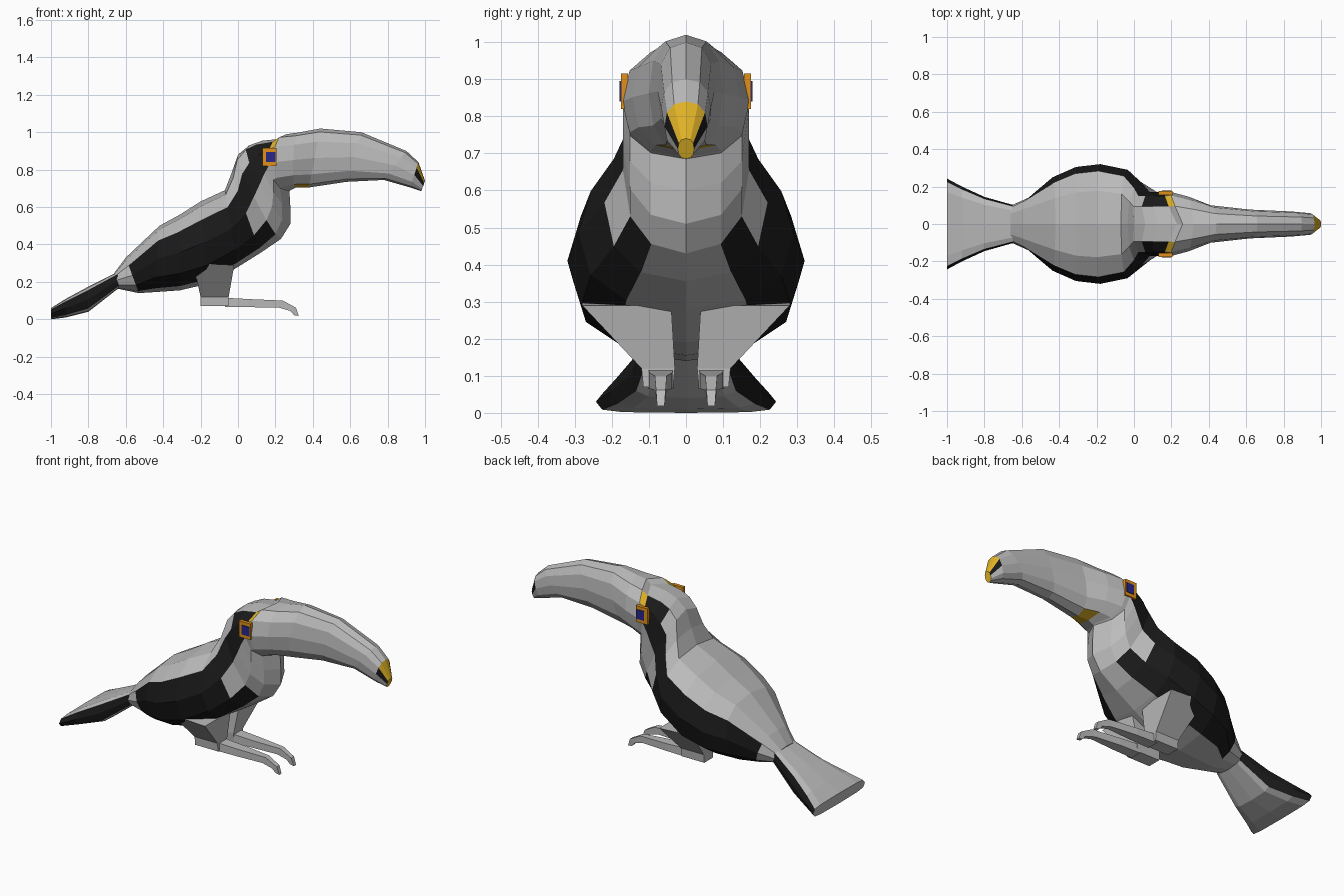
import bpy, math

if "Cube" in bpy.data.objects:
    bpy.data.objects.remove(bpy.data.objects["Cube"])


def mat(name, r, g, b):
    m = bpy.data.materials.new(name)
    m.diffuse_color = (r, g, b, 1)
    m.use_nodes = True
    m.node_tree.nodes["Principled BSDF"].inputs["Base Color"].default_value = m.diffuse_color
    return m


GREY = mat("grey", 0.5, 0.5, 0.5)
BLACK = mat("black", 0.01, 0.01, 0.01)
YELLOW = mat("yellow", 0.75, 0.45, 0.02)
ORANGE = mat("orange", 0.75, 0.28, 0.01)
BLUE = mat("blue", 0.02, 0.02, 0.25)
MATS = [GREY, BLACK, YELLOW, ORANGE, BLUE]


def loft(name, rings, n=12, power=0.85, off=0.0, yc=0.0, paint=None, caps=(0, 0)):
    """Skin rings given as (top x, top z, bottom x, bottom z, half width, backward bulge).
    paint(segment, side) gives the material index; side 0 is at the top, n//2-1 at the bottom."""
    verts, faces, cols = [], [], []
    for tx, tz, bx, bz, w, *bulge in rings:
        b = bulge[0] if bulge else 0
        for k in range(n):
            a = 2 * math.pi * (k + off) / n
            c, s = round(math.cos(a), 6), round(math.sin(a), 6)
            c, s = [math.copysign(abs(v) ** power, v) if v else 0 for v in (c, s)]
            verts.append(((tx + bx) / 2 + c * (tx - bx) / 2 - b * abs(s), yc + w * s,
                          (tz + bz) / 2 + c * (tz - bz) / 2))
    for i in range(len(rings) - 1):
        for k in range(n):
            j = (k + 1) % n
            faces.append((i * n + k, (i + 1) * n + k, (i + 1) * n + j, i * n + j))
            cols.append(paint(i, min(k, n - 1 - k)) if paint else 0)
    last = (len(rings) - 1) * n
    if caps[0] is not None:
        faces.append(tuple(range(n)))
        cols.append(caps[0])
    if caps[1] is not None:
        faces.append(tuple(last + k for k in reversed(range(n))))
        cols.append(caps[1])
    me = bpy.data.meshes.new(name)
    # rings run along +x, so flip to face outward
    me.from_pydata(verts, [], [f[::-1] for f in faces])
    for m in MATS:
        me.materials.append(m)
    for p, c in zip(me.polygons, cols):
        p.material_index = c
    ob = bpy.data.objects.new(name, me)
    bpy.context.collection.objects.link(ob)
    return ob


# Body with black folded wings
neck = (0.0, 0.88, 0.23, 0.43, 0.17, 0.03)
loft("body", [
    (-0.66, 0.25, -0.65, 0.165, 0.10),
    (-0.60, 0.33, -0.53, 0.14, 0.14),
    (-0.42, 0.50, -0.45, 0.145, 0.25),
    (-0.31, 0.56, -0.31, 0.155, 0.305),
    (-0.20, 0.63, -0.16, 0.19, 0.32),
    (-0.07, 0.69, 0.0, 0.28, 0.29),
    (-0.035, 0.78, 0.12, 0.355, 0.22),
    neck,
], paint=lambda i, k: int((1 <= i <= 5 and 2 <= k <= 4) or (i == 6 and k in (2, 4))),
    caps=(0, None))

# Head with black cheeks and the yellow band at the beak root
root = (0.26, 0.99, 0.28, 0.69, 0.172, 0.075)
loft("head", [
    neck,
    (0.06, 0.93, 0.28, 0.51, 0.17, 0.055),
    (0.13, 0.955, 0.28, 0.60, 0.17, 0.065),
    (0.23, 0.965, 0.275, 0.685, 0.17, 0.085),
    root,
], paint=lambda i, k: (2 if k == 1 else 0) if i == 3 else int(k in (1, 2) if i else k == 2),
    caps=(None, None))

# Beak with a yellow tip, black tip flanks and yellow chin
loft("beak", [
    root,
    (0.32, 0.998, 0.31, 0.705, 0.145, 0.02),
    (0.44, 1.02, 0.38, 0.705, 0.10),
    (0.66, 1.00, 0.58, 0.735, 0.077),
    (0.90, 0.90, 0.78, 0.745, 0.067),
    (0.965, 0.84, 0.92, 0.705, 0.058),
    (1.0, 0.74, 0.98, 0.685, 0.022),
], paint=lambda i, k: {(1, 5): 2, (5, 0): 2, (5, 1): 2, (5, 2): 1}.get((i, k), 0),
    caps=(None, 2))

# Fanned tail with black edges
loft("tail", [
    (-1.0, 0.06, -1.0, 0.0, 0.243),
    (-0.92, 0.11, -0.92, 0.01, 0.20),
    (-0.80, 0.175, -0.80, 0.04, 0.145),
    (-0.64, 0.255, -0.64, 0.165, 0.10),
], power=0.5, paint=lambda i, k: int(k in (2, 3) and i < 3))

for side, s in (("left", 1), ("right", -1)):
    # Thigh, leaning in towards the foot
    thigh = loft("thigh_" + side, [
        (-0.20, 0.07, -0.05, 0.07, 0.04),
        (-0.20, 0.12, -0.05, 0.12, 0.045),
        (-0.24, 0.30, -0.02, 0.29, 0.12),
    ], n=4, power=0, off=0.5)
    # Shift each ring sideways, the top furthest out
    for v in thigh.data.vertices:
        v.co.y += s * (0.16 if v.co.z > 0.2 else 0.075)
    thigh.data.flip_normals()
    # Long foot with a hooked toe
    loft("foot_" + side, [
        (-0.07, 0.115, -0.07, 0.065, 0.034),
        (0.06, 0.108, 0.06, 0.065, 0.030),
        (0.24, 0.10, 0.22, 0.062, 0.016),
        (0.31, 0.062, 0.28, 0.045, 0.013),
        (0.325, 0.018, 0.30, 0.022, 0.010),
    ], n=4, power=0, off=0.5, yc=s * 0.068)
    # Eye: blue plate in an orange surround
    for name, x0, x1, z0, z1, y, c in (("eye_ring_", 0.13, 0.205, 0.82, 0.915, 0.166, 3),
                                       ("eye_", 0.15, 0.20, 0.84, 0.895, 0.170, 4)):
        loft(name + side, [(x0, z1, x0, z0, 0.01), (x1, z1, x1, z0, 0.01)], n=4, power=0,
             off=0.5, yc=s * y, paint=lambda i, k, c=c: c, caps=(c, c))
